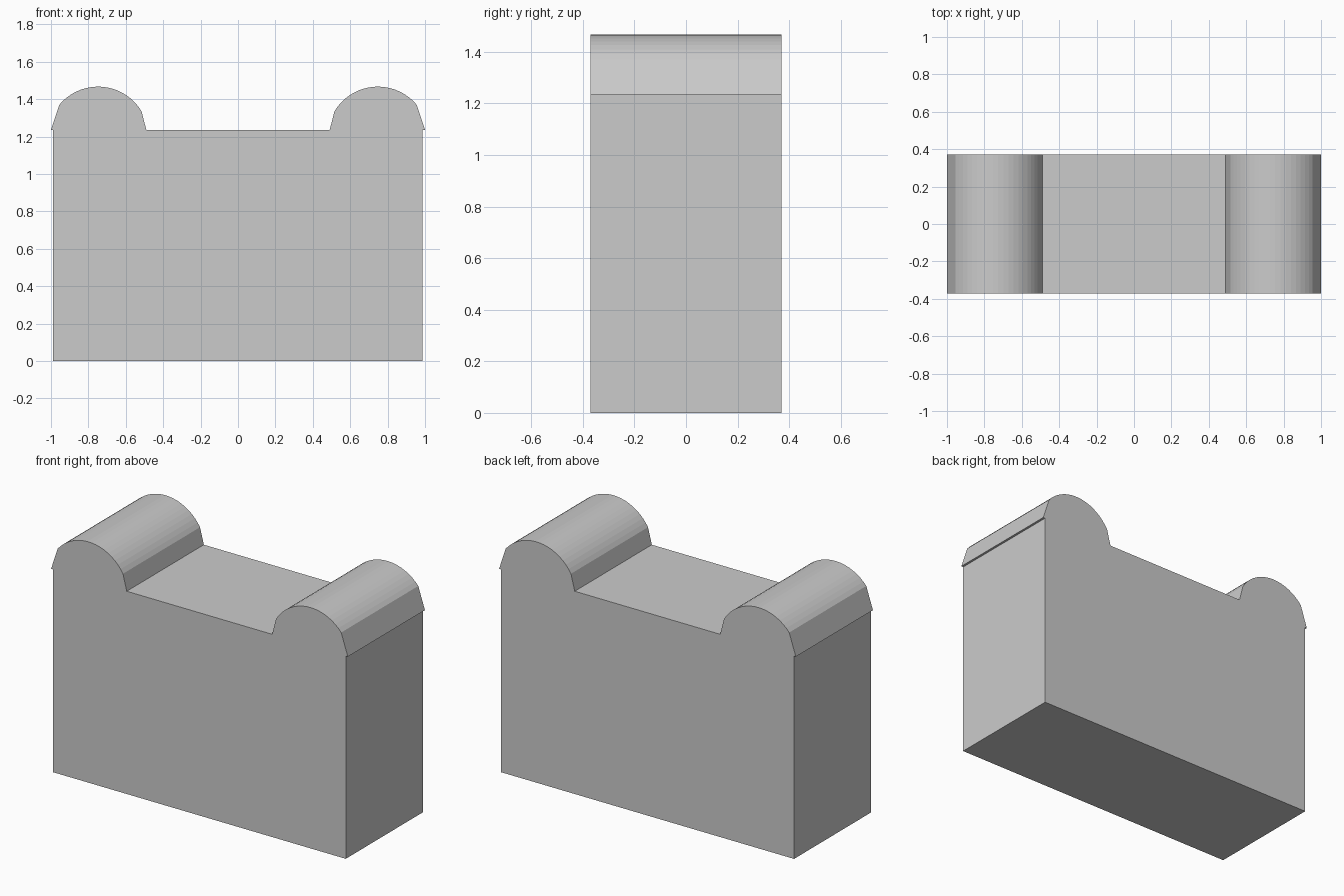
import bpy, bmesh, math

if "Cube" in bpy.data.objects:
    bpy.data.objects.remove(bpy.data.objects["Cube"])

HALF_DEPTH = 0.371
SEAT_Z = 1.235


def roll_profile(sign):
    """Rounded shoulder, listed from its outer foot to its inner foot."""
    cx, cz, r, n = 0.748, 1.197, 0.27, 18
    a0, a1 = math.atan2(0.173, 0.207), math.atan2(0.138, -0.233)
    pts = [(1.0, SEAT_Z)]
    for i in range(n + 1):
        a = a0 + (a1 - a0) * i / n
        pts.append((cx + r * math.cos(a), cz + r * math.sin(a)))
    pts.append((0.49, SEAT_Z))
    return [(sign * x, z) for x, z in pts]


def extrude_profile(name, pts):
    bm = bmesh.new()
    face = bm.faces.new([bm.verts.new((x, -HALF_DEPTH, z)) for x, z in pts])
    res = bmesh.ops.extrude_face_region(bm, geom=[face])
    verts = [g for g in res["geom"] if isinstance(g, bmesh.types.BMVert)]
    bmesh.ops.translate(bm, verts=verts, vec=(0, 2 * HALF_DEPTH, 0))
    bmesh.ops.recalc_face_normals(bm, faces=bm.faces)
    mesh = bpy.data.meshes.new(name)
    bm.to_mesh(mesh)
    bm.free()
    obj = bpy.data.objects.new(name, mesh)
    bpy.context.collection.objects.link(obj)
    return obj


# Block with two rolled shoulders that overhang its sides slightly
profile = [(-0.988, 0), (0.986, 0), (0.986, SEAT_Z)]
profile += roll_profile(1)
profile += reversed(roll_profile(-1))
profile += [(-0.988, SEAT_Z)]
extrude_profile("block_with_rolled_shoulders", profile)
